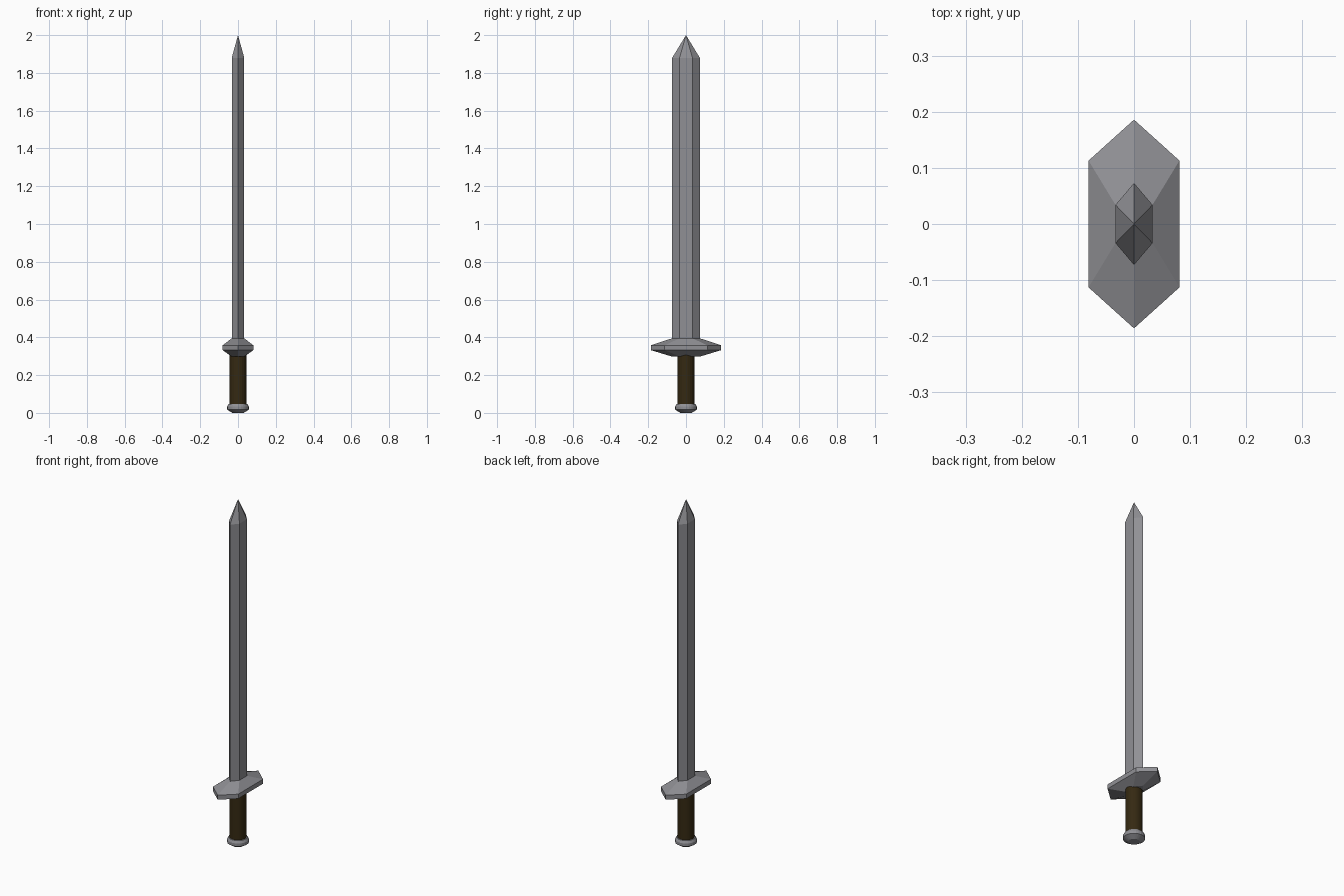
import bpy, bmesh, math

if "Cube" in bpy.data.objects:
    bpy.data.objects.remove(bpy.data.objects["Cube"])


def material(name, rgb):
    m = bpy.data.materials.new(name)
    m.diffuse_color = (*rgb, 1)
    m.use_nodes = True
    m.node_tree.nodes["Principled BSDF"].inputs["Base Color"].default_value = m.diffuse_color
    return m


steel = material("steel", (0.28, 0.28, 0.30))
leather = material("dark leather", (0.035, 0.022, 0.006))


def hexagon(point_y, side_x, side_y, z):
    """Stretched hexagon with its points on the y axis."""
    return [(0, point_y, z), (-side_x, side_y, z), (-side_x, -side_y, z),
            (0, -point_y, z), (side_x, -side_y, z), (side_x, side_y, z)]


def circle(r, z, n=24):
    return [(r * math.cos(2 * math.pi * i / n), r * math.sin(2 * math.pi * i / n), z)
            for i in range(n)]


def loft(name, rings, mat, tip=None):
    """Skin a stack of rings from bottom to top, ending in a cap or a tip."""
    bm = bmesh.new()
    loops = [[bm.verts.new(p) for p in ring] for ring in rings]
    n = len(loops[0])
    for a, b in zip(loops, loops[1:]):
        for i in range(n):
            j = (i + 1) % n
            bm.faces.new((a[i], a[j], b[j], b[i]))
    bm.faces.new(loops[0][::-1])
    if tip:
        t = bm.verts.new(tip)
        for i in range(n):
            bm.faces.new((loops[-1][i], loops[-1][(i + 1) % n], t))
    else:
        bm.faces.new(loops[-1])
    bmesh.ops.recalc_face_normals(bm, faces=bm.faces)
    me = bpy.data.meshes.new(name)
    bm.to_mesh(me)
    bm.free()
    me.materials.append(mat)
    ob = bpy.data.objects.new(name, me)
    bpy.context.collection.objects.link(ob)
    return ob


# Six-sided blade with pointed tip
loft("blade", [hexagon(0.073, 0.033, 0.034, 0.38),
               hexagon(0.073, 0.033, 0.034, 1.88)], steel, tip=(0, 0, 2.0))

# Crossguard, tapering towards blade and grip
loft("crossguard", [hexagon(0.073, 0.033, 0.034, 0.298),
                    hexagon(0.186, 0.081, 0.113, 0.332),
                    hexagon(0.186, 0.081, 0.113, 0.358),
                    hexagon(0.073, 0.033, 0.034, 0.395)], steel)

# Round grip
loft("grip", [circle(0.044, 0.035), circle(0.044, 0.32)], leather)

# Disc pommel with bevelled rims
loft("pommel", [circle(0.030, 0.0), circle(0.057, 0.017),
                circle(0.057, 0.034), circle(0.050, 0.047)], steel)
